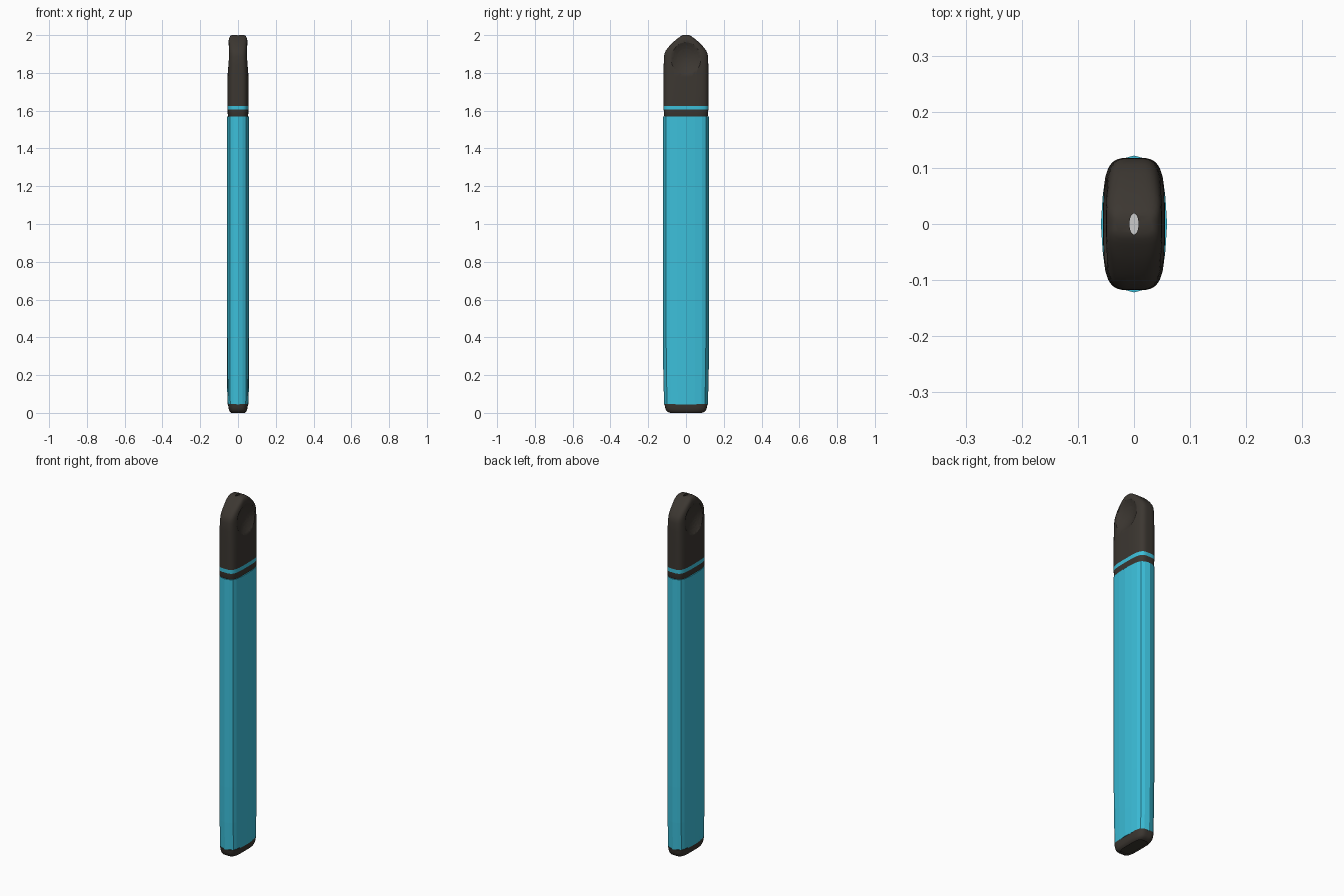
import bpy, bmesh, math

if "Cube" in bpy.data.objects:
    bpy.data.objects.remove(bpy.data.objects["Cube"])


def material(name, rgb):
    m = bpy.data.materials.new(name)
    m.diffuse_color = (*rgb, 1)
    m.use_nodes = True
    m.node_tree.nodes["Principled BSDF"].inputs["Base Color"].default_value = m.diffuse_color
    return m


DARK = material("charcoal", (0.045, 0.038, 0.031))
CYAN = material("cyan", (0.045, 0.52, 0.7))
GREY = material("light_grey", (0.6, 0.6, 0.62))


def section(hx, hy, n=4, count=48):
    """Superellipse outline: n=2 is an ellipse, n=4 a rounded rectangle."""
    pts = []
    for i in range(count):
        a = 2 * math.pi * i / count
        c, s = math.cos(a), math.sin(a)
        k = (abs(c) ** n + abs(s) ** n) ** (-1 / n)
        # even spread around the stretched outline
        pts.append((hx * c * k, hy * s * k))
    return pts


def loft(name, rings, mat, smooth=35):
    """rings: list of (z, outline points), closed at both ends."""
    bm = bmesh.new()
    loops = [[bm.verts.new((x, y, z)) for x, y in pts] for z, pts in rings]
    count = len(loops[0])
    for a, b in zip(loops, loops[1:]):
        for i in range(count):
            j = (i + 1) % count
            bm.faces.new((a[i], a[j], b[j], b[i]))
    bm.faces.new(loops[0][::-1])
    bm.faces.new(loops[-1])
    bmesh.ops.recalc_face_normals(bm, faces=bm.faces)
    me = bpy.data.meshes.new(name)
    bm.to_mesh(me)
    bm.free()
    if mat:
        me.materials.append(mat)
    ob = bpy.data.objects.new(name, me)
    bpy.context.collection.objects.link(ob)
    if smooth:
        shade(ob, smooth)
    return ob


def shade(ob, angle):
    bpy.ops.object.select_all(action='DESELECT')
    ob.select_set(True)
    bpy.context.view_layer.objects.active = ob
    bpy.ops.object.shade_smooth_by_angle(angle=math.radians(angle))


def cut(ob, cutter):
    bpy.context.view_layer.objects.active = ob
    mod = ob.modifiers.new("cut", 'BOOLEAN')
    mod.operation = 'DIFFERENCE'
    mod.solver = 'EXACT'
    mod.object = cutter
    bpy.ops.object.modifier_apply(modifier=mod.name)
    bpy.data.objects.remove(cutter)


# Faceted body with a ridge along each side
quarter = [(0.059, 0), (0.056, 0.048), (0.051, 0.085), (0.043, 0.105), (0.025, 0.115)]
body_outline = (quarter + [(0, 0.122)] + [(-x, y) for x, y in quarter[::-1]]
                + [(-x, -y) for x, y in quarter[1:]] + [(0, -0.122)]
                + [(x, -y) for x, y in quarter[:0:-1]])


def scaled(s):
    return [(x * s, y * s) for x, y in body_outline]


loft("body", [(0.045, scaled(0.95)), (0.2, scaled(0.985)), (0.4, scaled(1)),
              (1.57, scaled(1))], CYAN, 0)

# Bottom cap with rounded edge and recessed foot
loft("bottom_cap", [(0.004, section(0.032, 0.078)), (0.0, section(0.035, 0.082)),
                    (0.005, section(0.043, 0.098)), (0.016, section(0.048, 0.107)),
                    (0.03, section(0.051, 0.111)), (0.048, section(0.053, 0.114))], DARK)

# Collar and coloured band under the mouthpiece
loft("collar", [(1.565, section(0.051, 0.112)), (1.575, section(0.054, 0.116)),
                (1.605, section(0.055, 0.118))], DARK)
loft("band", [(1.605, section(0.055, 0.118)), (1.626, section(0.055, 0.118))], CYAN)

# Mouthpiece with a rounded peak
profile = [(1.626, .055, .118), (1.78, .055, .118), (1.84, .053, .118), (1.885, .051, .117),
           (1.905, .0505, .113), (1.92, .05, .106), (1.94, .05, .09), (1.96, .05, .071),
           (1.975, .049, .054), (1.987, .046, .038), (1.995, .041, .027), (2.0, .033, .016)]
mouthpiece = loft("mouthpiece", [(z, section(hx, hy)) for z, hx, hy in profile], DARK)

# Thumb dishes on both broad sides
for side in (-1, 1):
    bpy.ops.mesh.primitive_uv_sphere_add(segments=64, ring_count=32, radius=0.167,
                                         location=(side * 0.196, 0, 1.88))
    bpy.context.object.rotation_euler.y = math.pi / 2
    bpy.context.view_layer.update()
    cut(mouthpiece, bpy.context.object)

# Air outlet in the peak
cut(mouthpiece, loft("outlet_cutter", [(1.96, section(.008, .019, 2, 24)),
                                       (2.05, section(.008, .019, 2, 24))], None, 0))
shade(mouthpiece, 35)
loft("outlet_floor", [(1.958, section(.008, .019, 2, 24)),
                      (1.963, section(.008, .019, 2, 24))], GREY, 0)
